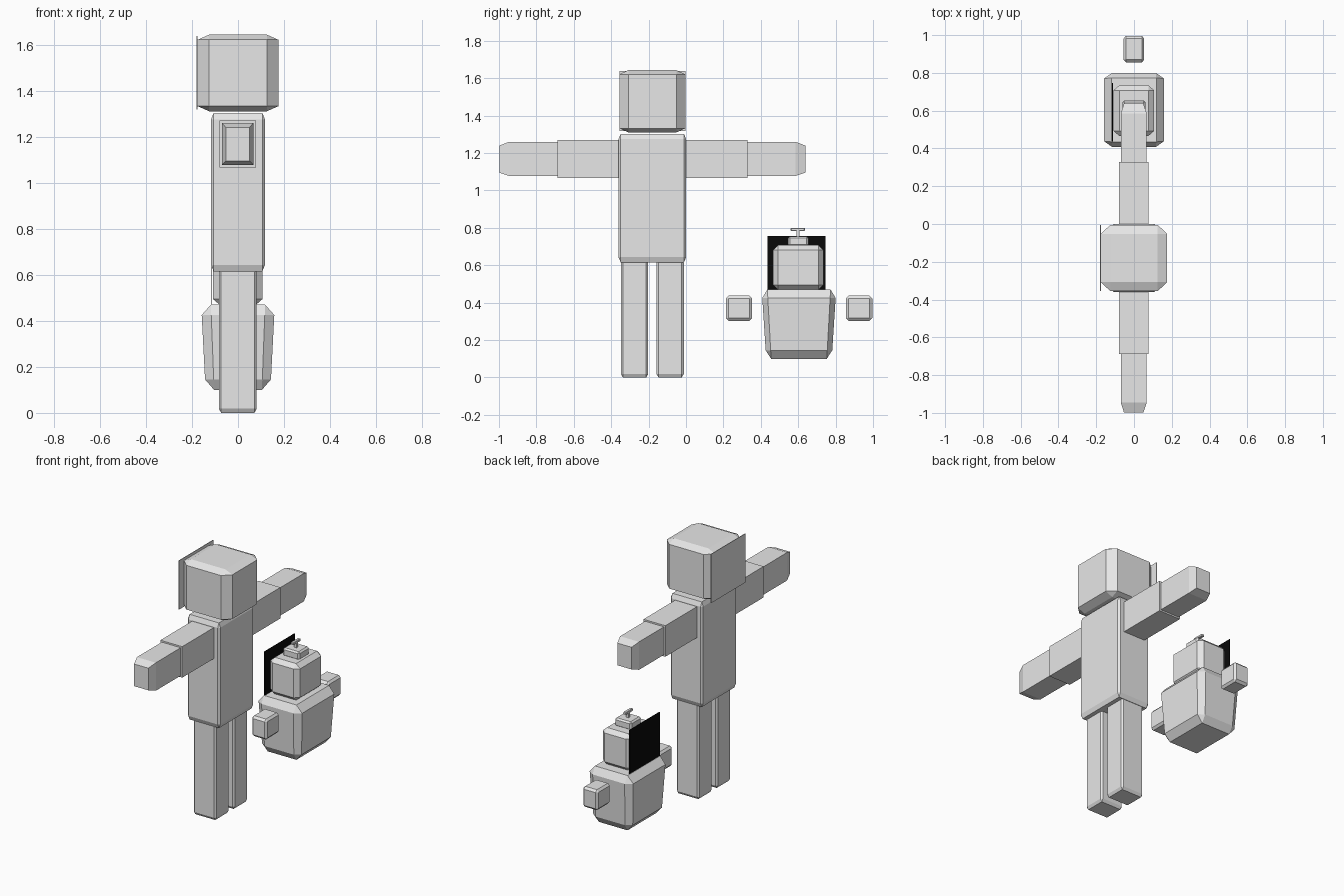
import bpy, bmesh
from mathutils import Vector

if "Cube" in bpy.data.objects:
    bpy.data.objects.remove(bpy.data.objects["Cube"])


def material(name, value):
    m = bpy.data.materials.new(name)
    m.diffuse_color = (value, value, value, 1)
    m.use_nodes = True
    m.node_tree.nodes["Principled BSDF"].inputs["Base Color"].default_value = m.diffuse_color
    return m


GREY = material("light_grey", 0.8)
BLACK = material("black", 0.003)


def hull(name, points, mat=GREY):
    """Flat-faced convex solid around the given points."""
    bm = bmesh.new()
    for p in points:
        bm.verts.new(p)
    bmesh.ops.convex_hull(bm, input=bm.verts)
    bmesh.ops.dissolve_limit(bm, angle_limit=0.01, verts=bm.verts, edges=bm.edges)
    bmesh.ops.recalc_face_normals(bm, faces=bm.faces)
    mesh = bpy.data.meshes.new(name)
    bm.to_mesh(mesh)
    bm.free()
    mesh.materials.append(mat)
    obj = bpy.data.objects.new(name, mesh)
    bpy.context.collection.objects.link(obj)
    return obj


def block(name, x, y, z, cut=(0, 0, 0), foot=1.0, mat=GREY):
    """Chamfered box from axis ranges; foot scales the lower end."""
    lo, hi = Vector((x[0], y[0], z[0])), Vector((x[1], y[1], z[1]))
    mid, half = (lo + hi) / 2, (hi - lo) / 2
    points = set()
    for sx in (-1, 1):
        for sy in (-1, 1):
            for sz in (-1, 1):
                for axis in range(3):
                    p = [half[i] - (0 if i == axis else cut[i]) for i in range(3)]
                    pz = sz * p[2]
                    s = foot + (1 - foot) * (pz / half.z + 1) / 2
                    points.add((round(mid.x + sx * p[0] * s, 5),
                                round(mid.y + sy * p[1] * s, 5),
                                round(mid.z + pz, 5)))
    return hull(name, points, mat)


# Large figure: head, face plate and torso
CY = -0.18
block("head", (-0.175, 0.175), (-0.356, -0.004), (1.31, 1.643), (0.05, 0.048, 0.022))
block("face_plate", (-0.18, -0.176), (-0.356, -0.004), (1.318, 1.638))
block("torso", (-0.117, 0.117), (-0.361, 0.001), (0.615, 1.303), (0.011, 0.012, 0.028))

# Large figure: arms and legs on both sides
for side, s in (("front", -1), ("back", 1)):
    def span(a, b):
        return tuple(sorted((CY + s * a, CY + s * b)))
    block(side + "_upper_arm", (-0.08, 0.078), span(0.17, 0.508), (1.067, 1.27))
    wrist = [(x, CY + s * d, z) for d in (0.508, 0.765)
             for x in (-0.07, 0.067) for z in (1.077, 1.26)]
    tip = [(x, CY + s * 0.818, z) for x in (-0.053, 0.05) for z in (1.095, 1.24)]
    hull(side + "_forearm", wrist + tip)
    block(side + "_leg", (-0.083, 0.081), span(0.022, 0.168), (0, 0.63),
          (0.01, 0.011, 0.018))

# Small figure: tapered body, head and face plate
block("small_body", (-0.16, 0.16), (0.405, 0.803), (0.10, 0.47),
      (0.042, 0.03, 0.045), foot=0.88)
block("small_head", (-0.108, 0.106), (0.466, 0.734), (0.468, 0.708),
      (0.03, 0.026, 0.026))
block("small_face_plate", (-0.116, -0.112), (0.437, 0.747), (0.47, 0.757), mat=BLACK)

# Cap with a short stem and a cross bar
block("cap", (-0.06, 0.06), (0.545, 0.655), (0.70, 0.755), (0.01, 0.01, 0.01))
block("cap_stem", (-0.01, 0.01), (0.591, 0.607), (0.75, 0.79))
block("cap_bar", (-0.01, 0.01), (0.56, 0.636), (0.783, 0.8), (0.003, 0.004, 0.003))

# Floating hands on either side of the small body
for side, s in (("front", -1), ("back", 1)):
    y = sorted((0.605 + s * 0.251, 0.605 + s * 0.391))
    block(side + "_small_hand", (-0.055, 0.054), y, (0.303, 0.437), (0.012, 0.014, 0.014))
